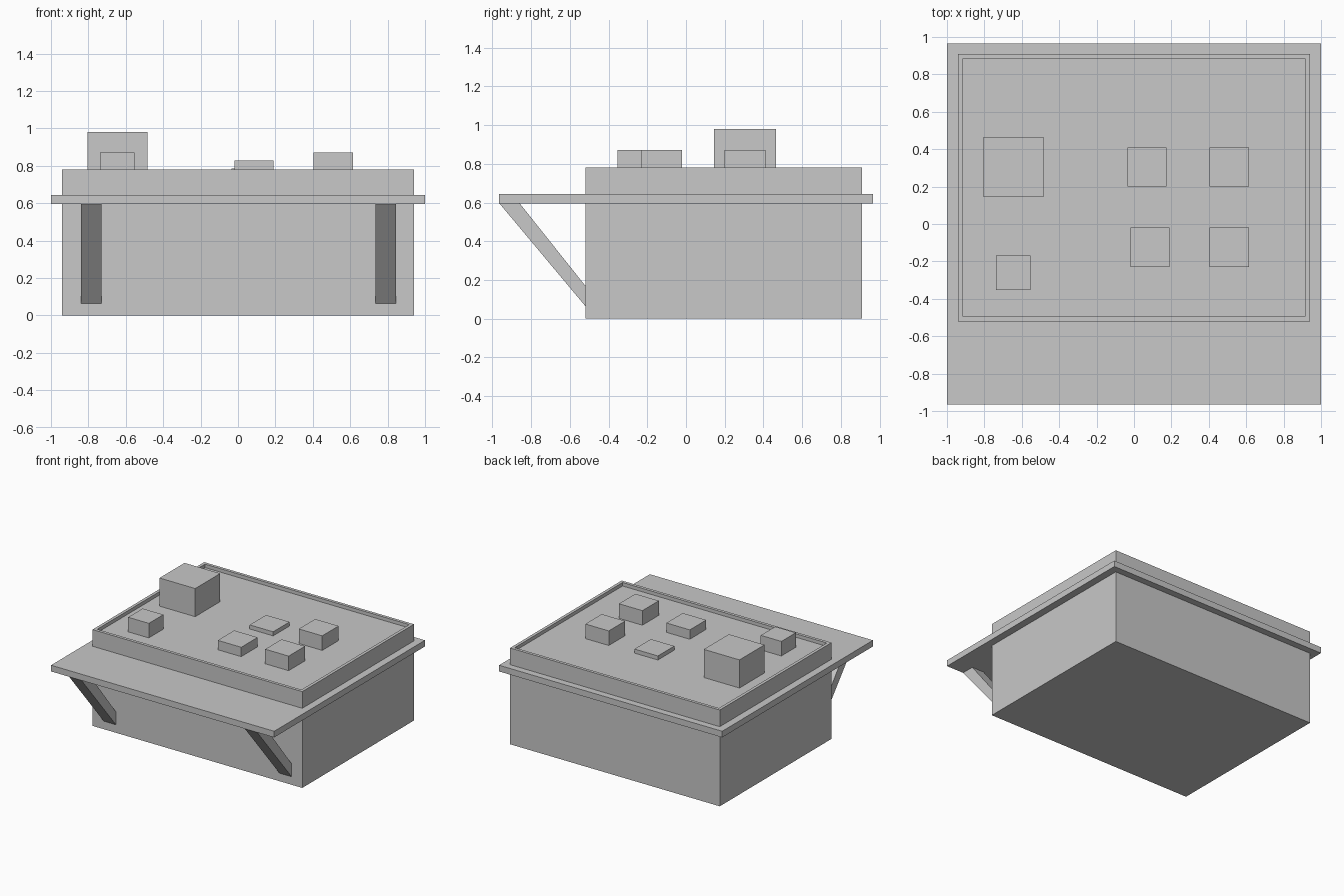
import bpy, bmesh

cube = bpy.data.objects.get("Cube")
if cube:
    bpy.data.objects.remove(cube, do_unlink=True)

grey = bpy.data.materials.new("plain_grey")
grey.use_nodes = True
grey.diffuse_color = (0.58, 0.58, 0.58, 1)
grey.node_tree.nodes["Principled BSDF"].inputs["Base Color"].default_value = (0.58, 0.58, 0.58, 1)


def finish(name, bm):
    bmesh.ops.recalc_face_normals(bm, faces=bm.faces)
    mesh = bpy.data.meshes.new(name)
    bm.to_mesh(mesh)
    bm.free()
    mesh.materials.append(grey)
    obj = bpy.data.objects.new(name, mesh)
    bpy.context.collection.objects.link(obj)
    return obj


def prism(profile, axis, low, high):
    """Extrude a flat outline along x (axis 0) or z (axis 2)."""
    bm = bmesh.new()
    verts = [bm.verts.new((low, a, b) if axis == 0 else (a, b, low)) for a, b in profile]
    face = bm.faces.new(verts)
    out = bmesh.ops.extrude_face_region(bm, geom=[face])
    for v in out["geom"]:
        if isinstance(v, bmesh.types.BMVert):
            v.co[axis] = high
    return bm


def box(x0, x1, y0, y1, z0, z1):
    return prism([(x0, y0), (x1, y0), (x1, y1), (x0, y1)], 2, z0, z1)


# Body with a shallow tray sunk into its top
TOP, FLOOR = 0.78, 0.752
bm = box(-0.94, 0.94, -0.52, 0.91, 0, TOP)
lid = max(bm.faces, key=lambda f: f.calc_center_median().z)
bmesh.ops.recalc_face_normals(bm, faces=bm.faces)
bmesh.ops.inset_region(bm, faces=[lid], thickness=0.035)
sunk = bmesh.ops.extrude_face_region(bm, geom=[lid])
for v in sunk["geom"]:
    if isinstance(v, bmesh.types.BMVert):
        v.co.z = FLOOR
if lid.is_valid:
    bmesh.ops.delete(bm, geom=[lid], context="FACES_ONLY")
finish("body", bm)

# Counter shelf running round the body and out over the front
finish("counter", box(-1, 1, -0.965, 0.965, 0.595, 0.645))

# Slanted brackets under the front overhang
outline = [(-0.965, 0.597), (-0.86, 0.597), (-0.52, 0.17), (-0.52, 0.065)]
for name, x in (("right_bracket", -0.84), ("left_bracket", 0.735)):
    finish(name, prism(outline, 0, x, x + 0.11))

# Blocks standing in the tray: centre x, centre y, width, top height
blocks = {
    "large_block": (-0.645, 0.305, 0.32, 0.98),
    "small_block": (-0.645, -0.26, 0.185, 0.87),
    "flat_block": (0.07, 0.305, 0.21, 0.785),
    "low_block": (0.085, -0.125, 0.21, 0.828),
    "back_block": (0.51, 0.305, 0.21, 0.87),
    "front_block": (0.51, -0.125, 0.21, 0.87),
}
for name, (x, y, width, top) in blocks.items():
    h = width / 2
    finish(name, box(x - h, x + h, y - h, y + h, FLOOR - 0.01, top))
